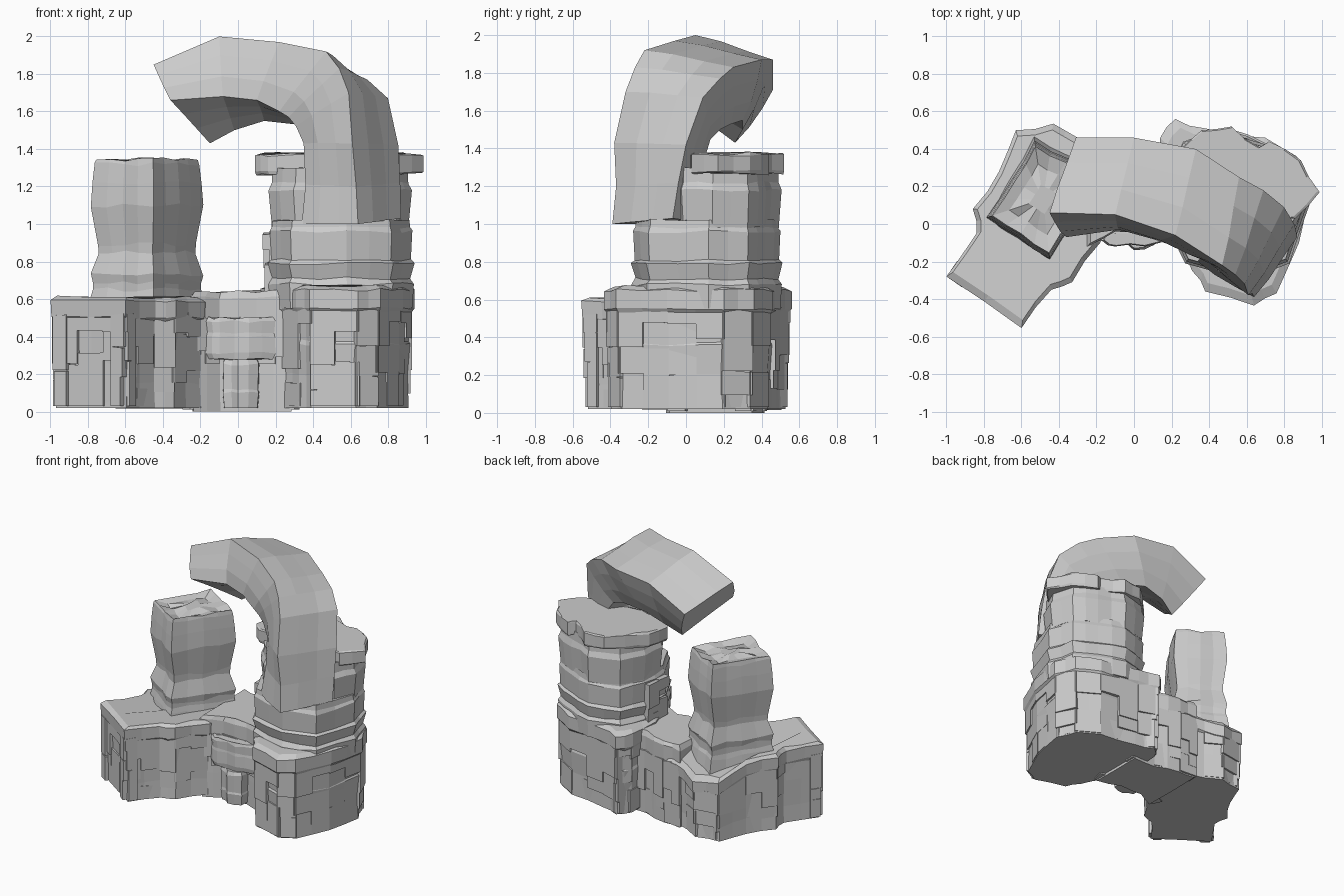
import bpy, bmesh, math, random
from mathutils import Vector

if "Cube" in bpy.data.objects:
    bpy.data.objects.remove(bpy.data.objects["Cube"])

random.seed(7)


def finish(name, bm):
    bmesh.ops.recalc_face_normals(bm, faces=bm.faces[:])
    me = bpy.data.meshes.new(name)
    bm.to_mesh(me)
    bm.free()
    ob = bpy.data.objects.new(name, me)
    bpy.context.collection.objects.link(ob)
    return ob


def skin(name, rings):
    """Bridge closed rings of equal length and cap both ends."""
    bm = bmesh.new()
    vs = [[bm.verts.new(p) for p in r] for r in rings]
    n = len(vs[0])
    for a, b in zip(vs, vs[1:]):
        for i in range(n):
            j = (i + 1) % n
            bm.faces.new((a[i], a[j], b[j], b[i]))
    bm.faces.new(vs[0][::-1])
    bm.faces.new(vs[-1])
    return finish(name, bm)


def chip(outline, cuts, amount):
    """Split each outline edge and nudge the new points for a chipped edge."""
    pts = []
    for i, p in enumerate(outline):
        a, b = Vector(p), Vector(outline[(i + 1) % len(outline)])
        pts.append(a)
        for k in range(1, cuts + 1):
            d = b - a
            off = Vector((d.y, -d.x)).normalized() * random.uniform(-amount, amount)
            pts.append(a + d * k / (cuts + 1) + off)
    return pts


def strata(name, outline, levels, cuts=1, amount=0.012, wob=0.008, top=None):
    """Stack an outline at (height, scale) levels about its middle."""
    pts = chip(outline, cuts, amount)
    c = sum(pts, Vector((0, 0))) / len(pts)
    rings = []
    for z, s in levels:
        ring = []
        for p in pts:
            q = c + (p - c) * s
            zz = z + (random.uniform(-wob, wob) if z > 0.05 else 0)
            if top:
                zz -= top(q) * min(1, z / 0.5)
            ring.append((q.x, q.y, zz))
        rings.append(ring)
    return skin(name, rings)


def wall_slabs(name, outline, edges, zlo, zhi, lip=0.0, width=0.15, top=None):
    """Hang large stepped slabs from the top edge, with recessed blocks below."""
    bm = bmesh.new()
    for e in edges:
        a, b = Vector(outline[e]), Vector(outline[(e + 1) % len(outline)])
        d = b - a
        t = d.normalized()
        nrm = Vector((t.y, -t.x))
        n = max(1, round(d.length / width))
        for k in range(n):
            u0 = k / n
            u1 = (k + 1) / n
            p0, p1 = a + d * u0, a + d * u1
            hi = zhi - (top((p0 + p1) / 2) if top else 0)
            drop = zlo + (hi - zlo) * random.uniform(.35, .85)
            low = zlo + (drop - zlo) * random.uniform(.3, .7)
            for z0, z1, out in ((drop, hi, lip), (low, drop, lip - random.choice((.01, .035))),
                                (zlo, low, lip - random.choice((.012, .025)))):
                lo = [p0 + nrm * out, p1 + nrm * out, p1 - nrm * 0.1, p0 - nrm * 0.1]
                v0 = [bm.verts.new((p.x, p.y, z0)) for p in lo]
                v1 = [bm.verts.new((p.x, p.y, z1 + random.uniform(-.008, .008))) for p in lo]
                for i in range(4):
                    j = (i + 1) % 4
                    bm.faces.new((v0[i], v0[j], v1[j], v1[i]))
                bm.faces.new(v0[::-1])
                bm.faces.new(v1)
    return finish(name, bm)


def back_drop(p):
    """The left base dips towards the back."""
    return max(0, p.y - .25) * .45


# Left base: arm running to the front left, lower ledge at the back
left = [(-1.0, -.28), (-.6, -.555), (-.44, -.35), (-.33, -.31), (-.18, -.1), (-.1, .1),
        (-.13, .43), (-.3, .46), (-.43, .535), (-.63, .5), (-.72, .28), (-.86, .08), (-.84, -.05)]
strata("left_base", left, [(.02, .94), (.15, .93), (.3, .94), (.48, .95), (.5, .99), (.59, 1.0), (.61, .93)],
       top=back_drop)
wall_slabs("left_base_slabs", left, [0, 1, 2, 3, 7, 8, 9, 10, 11, 12], .03, .52, -.012, top=back_drop)

# Middle base and its front boulders
middle = [(-.25, -.12), (-.1, -.04), (.1, -.04), (.3, -.1), (.3, .36), (.1, .36), (-.1, .42), (-.25, .43)]
strata("middle_base", middle, [(.0, .95), (.2, .96), (.4, .95), (.42, .99), (.61, 1.0), (.64, .93)])
wall_slabs("middle_slabs", middle, [0, 1, 2, 4, 5, 6], .01, .5, .01, .09)
strata("upper_boulder", [(-.17, -.09), (-.1, -.12), (.06, -.12), (.2, -.08), (.18, .1), (-.15, .1)],
       [(.28, .92), (.31, 1), (.4, .99), (.42, .96), (.48, 1), (.5, .93)])
strata("lower_boulder", [(-.08, -.1), (.0, -.14), (.11, -.11), (.13, .1), (-.1, .1)],
       [(.02, .92), (.1, 1), (.12, .96), (.25, 1), (.28, .9)])

# Right base: broad block with a flared top edge
right = [(.22, -.08), (.31, -.25), (.38, -.36), (.64, -.435), (.76, -.37), (.88, -.1), (.94, .2),
         (.87, .36), (.7, .46), (.38, .51), (.22, .56), (.14, .46), (.12, .2)]
strata("right_base", right, [(.02, .93), (.2, .92), (.36, .95), (.38, .93), (.52, .95), (.55, 1.0),
                             (.65, 1.0), (.67, .9)])
wall_slabs("right_base_slabs", right, range(13), .03, .56, -.012)

# Right pillar: lower drum, set-back upper drum, side chips and a flat cap
pillar = [(.17, .02), (.28, -.2), (.58, -.28), (.82, -.2), (.93, .12), (.87, .33), (.7, .42),
          (.5, .5), (.27, .43), (.18, .25)]
strata("lower_pillar", pillar, [(.55, 1.0), (.68, 1.02), (.71, .97), (.79, 1.03), (.81, .98), (.96, 1.0),
                                (.98, .97), (1.02, .96)])
upper = [(.17, .06), (.3, -.1), (.58, -.08), (.85, -.02), (.92, .14), (.87, .33), (.7, .42),
         (.5, .5), (.27, .43), (.18, .25)]
strata("upper_pillar", upper, [(.98, .97), (1.18, 1.02), (1.22, .97), (1.3, .96)])
wall_slabs("pillar_chips", pillar, [9], .64, .95, .04)
cap = [(.09, .1), (.16, .03), (.4, -.02), (.86, .03), (.99, .17), (.89, .34), (.72, .44), (.67, .41),
       (.52, .52), (.36, .5), (.25, .4), (.13, .27)]
strata("pillar_cap", cap, [(1.265, .98), (1.28, 1), (1.365, 1), (1.375, .97)])

# Left pillar: four-sided, pinched near the foot, rough on top
stump = [(-.785, .035), (-.45, -.185), (-.185, .24), (-.53, .445)]
strata("left_pillar", stump, [(.5, 1.08), (.61, 1.0), (.65, .96), (.69, .96), (.73, 1.0), (.85, .86), (.89, .87),
                              (1.1, 1.0), (1.22, .97), (1.32, .93), (1.345, .9), (1.33, .6), (1.345, .25)],
       cuts=3, amount=.01, wob=.012)

# Curved arch: four-cornered sections (front ridge, outer, back, inner)
stations = [
    ((.64, -.39, 1.0), (.87, -.07, 1.03), (.6, .1, 1.0), (.34, -.2, 1.0)),
    ((.63, -.37, 1.2), (.865, -.04, 1.22), (.6, .1, 1.2), (.36, -.17, 1.21)),
    ((.61, -.38, 1.43), (.855, -.0, 1.42), (.62, .1, 1.35), (.35, -.14, 1.43)),
    ((.59, -.32, 1.7), (.8, .09, 1.67), (.54, .13, 1.45), (.31, -.13, 1.52)),
    ((.54, -.27, 1.83), (.69, .18, 1.77), (.42, .18, 1.5), (.27, -.13, 1.57)),
    ((.47, -.22, 1.92), (.56, .25, 1.83), (.32, .24, 1.53), (.22, -.12, 1.6)),
    ((.22, -.06, 1.97), (.33, .4, 1.87), (.14, .3, 1.55), (.1, -.08, 1.66)),
    ((-.1, .05, 2.0), (0, .46, 1.87), (-.02, .3, 1.5), (-.08, -.03, 1.68)),
    ((-.45, .06, 1.85), (-.31, .46, 1.71), (-.15, .26, 1.43), (-.36, -.07, 1.66))]
swell = [[random.uniform(.0, .07) for _ in range(2)] for _ in range(4)]
rings = []
for st in stations:
    mid = sum((Vector(p) for p in st), Vector()) / 4
    ring = []
    for i in range(4):
        a, b = Vector(st[i]), Vector(st[(i + 1) % 4])
        ring.append(a)
        for u, s in zip((.33, .67), swell[i]):
            p = a.lerp(b, u)
            ring.append(p + (p - mid) * (s if i != 2 else -s))
    rings.append(ring)
skin("stone_arch", rings)
